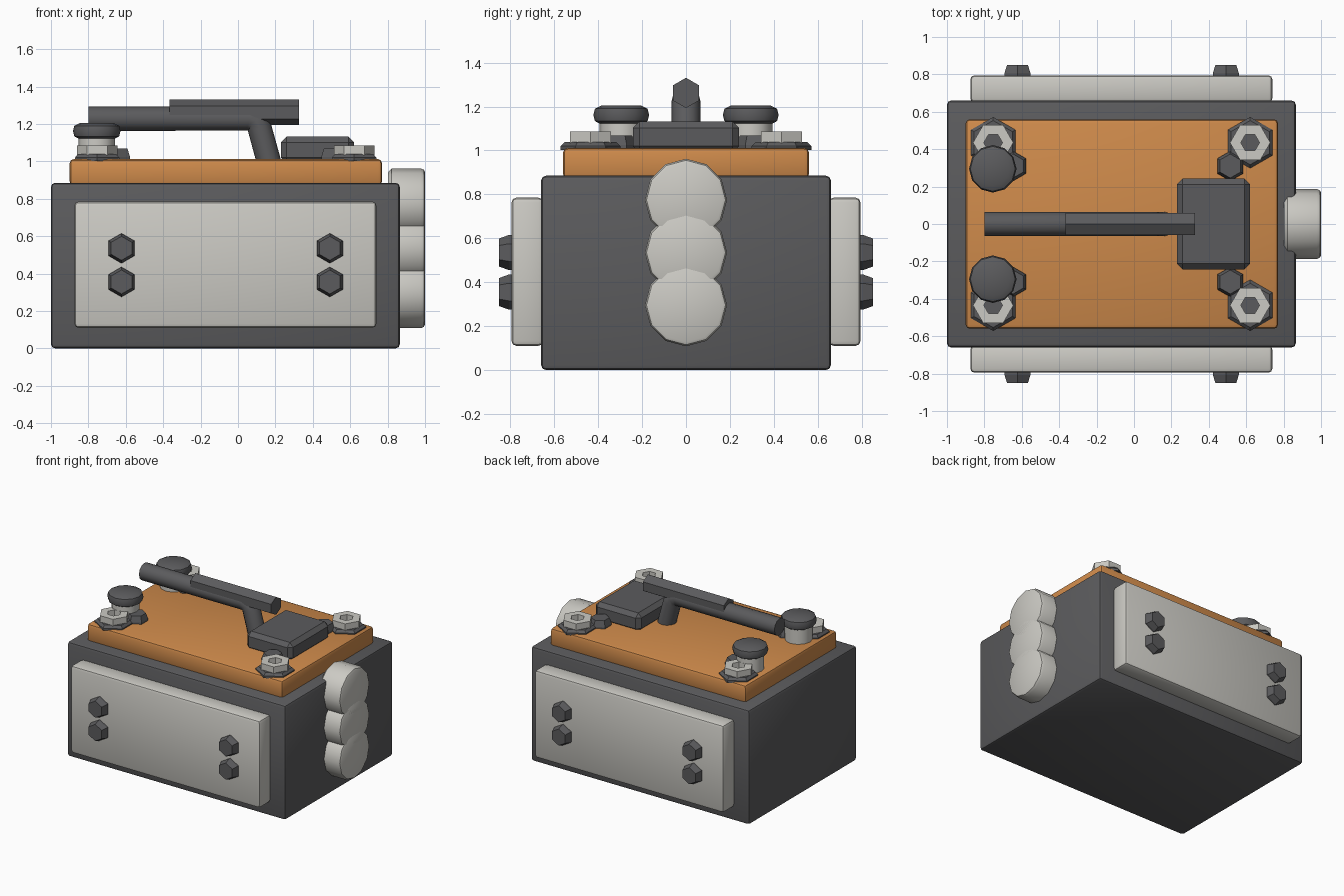
import bpy, bmesh, math
from mathutils import Matrix, Vector

default = bpy.data.objects.get("Cube")
if default:
    bpy.data.objects.remove(default, do_unlink=True)


def material(name, rgb):
    m = bpy.data.materials.new(name)
    m.use_nodes = True
    m.diffuse_color = (*rgb, 1)
    m.node_tree.nodes["Principled BSDF"].inputs["Base Color"].default_value = (*rgb, 1)
    return m


DARK = material("dark grey metal", (0.105, 0.105, 0.11))
LIGHT = material("pale grey", (0.60, 0.59, 0.55))
ORANGE = material("orange", (0.62, 0.255, 0.07))


def finish(bm, name, mat, smooth=35):
    bmesh.ops.recalc_face_normals(bm, faces=bm.faces)
    me = bpy.data.meshes.new(name)
    bm.to_mesh(me)
    bm.free()
    me.materials.append(mat)
    ob = bpy.data.objects.new(name, me)
    bpy.context.collection.objects.link(ob)
    bpy.ops.object.select_all(action="DESELECT")
    ob.select_set(True)
    bpy.context.view_layer.objects.active = ob
    if smooth:
        bpy.ops.object.shade_smooth_by_angle(angle=math.radians(smooth))
    return ob


def box(name, mat, lo, hi, bevel, segments=2):
    bm = bmesh.new()
    bmesh.ops.create_cube(bm, size=1)
    lo, hi = Vector(lo), Vector(hi)
    bmesh.ops.scale(bm, vec=hi - lo, verts=bm.verts)
    bmesh.ops.translate(bm, vec=(lo + hi) / 2, verts=bm.verts)
    bmesh.ops.bevel(bm, geom=bm.edges[:], offset=bevel, segments=segments,
                    profile=0.5, affect="EDGES")
    return finish(bm, name, mat)


def lathe(name, mat, profile, sides, place, turn=0.0, closed=False, smooth=0):
    """Stack of polygon rings (radius, height); closed joins last ring to first."""
    bm = bmesh.new()
    rings = []
    for r, h in profile:
        angles = [turn + math.tau * i / sides for i in range(sides)]
        rings.append([bm.verts.new((r * math.cos(a), r * math.sin(a), h)) for a in angles])
    pairs = list(zip(rings, rings[1:]))
    if closed:
        pairs.append((rings[-1], rings[0]))
    else:
        bm.faces.new(rings[0])
        bm.faces.new(rings[-1])
    for a, b in pairs:
        for i in range(sides):
            j = (i + 1) % sides
            bm.faces.new((a[i], a[j], b[j], b[i]))
    bm.transform(place)
    return finish(bm, name, mat, smooth)


def at(x, y, z, axis=None, angle=0):
    m = Matrix.Translation((x, y, z))
    return m @ Matrix.Rotation(math.radians(angle), 4, axis) if axis else m


MID = -0.066    # centre of the case along x
TOP = 1.012     # top surface of the lid
POINT_Y = math.pi / 2

# Case and lid
box("case", DARK, (-1, -0.66, 0), (0.865, 0.66, 0.885), 0.022)
box("lid", ORANGE, (-0.90, -0.56, 0.87), (0.77, 0.56, TOP), 0.022)

BOLT = [(0.08, -0.01), (0.08, 0.012), (0.064, 0.056)]
for s, side in ((-1, "front"), (1, "back")):
    # Side panel with four hex bolts
    ys = sorted((s * 0.65, s * 0.795))
    box(side + "_panel", LIGHT, (-0.875, ys[0], 0.11), (0.74, ys[1], 0.785), 0.022)
    for dx in (-0.557, 0.557):
        for z in (0.355, 0.535):
            lathe(side + "_panel_bolt", DARK, BOLT, 6,
                  at(MID + dx, s * 0.795, z, "X", -90 * s), POINT_Y)

    for dx in (-0.687, 0.687):
        # Corner flange, hollow nut and small neighbouring bolt
        lathe(side + "_lid_flange", DARK, [(0.137, -0.01), (0.137, 0.008), (0.118, 0.026)],
              6, at(MID + dx, s * 0.435, TOP), POINT_Y)
        lathe(side + "_lid_nut", LIGHT,
              [(0.108, 0.02), (0.108, 0.074), (0.05, 0.074), (0.05, 0.02)],
              6, at(MID + dx, s * 0.435, TOP), closed=True)
        lathe(side + "_lid_bolt", DARK, BOLT, 6,
              at(MID + dx * 0.845, s * 0.31, TOP), POINT_Y)

    # Knob on a pale stem
    knob = at(-0.755, s * 0.295, TOP)
    lathe(side + "_knob_stem", LIGHT, [(0.098, -0.01), (0.098, 0.12)], 12, knob, smooth=35)
    lathe(side + "_knob", DARK,
          [(0.095, 0.108), (0.12, 0.122), (0.127, 0.15), (0.12, 0.178), (0.09, 0.193)],
          12, knob, smooth=40)

# Triple-lobed bumper on the end
for name, z in (("lower", 0.295), ("middle", 0.535), ("upper", 0.775)):
    lathe(name + "_lobe", LIGHT,
          [(0.165, 0), (0.187, 0.02), (0.187, 0.175), (0.180, 0.192), (0.168, 0.198)],
          12, at(0.802, 0, z, "Y", 90), smooth=35)

# Latch block on the lid
box("latch_block", DARK, (0.23, -0.242, 0.99), (0.62, 0.242, 1.132), 0.03, 1)

# Bent handle pipe
curve = bpy.data.curves.new("handle_pipe", "CURVE")
curve.dimensions = "3D"
curve.bevel_depth = 0.065
curve.bevel_resolution = 4
curve.use_fill_caps = True
path = [(-0.80, 1.228), (0.06, 1.228), (0.095, 1.215), (0.115, 1.18), (0.17, 0.98)]
spline = curve.splines.new("POLY")
spline.points.add(len(path) - 1)
for p, (x, z) in zip(spline.points, path):
    p.co = (x, 0, z, 1)
curve.materials.append(DARK)
pipe = bpy.data.objects.new("handle_pipe", curve)
bpy.context.collection.objects.link(pipe)
bpy.ops.object.select_all(action="DESELECT")
pipe.select_set(True)
bpy.context.view_layer.objects.active = pipe
bpy.ops.object.convert(target="MESH")
bpy.ops.object.shade_smooth_by_angle(angle=math.radians(35))

# Hexagonal grip sleeve
lathe("handle_grip", DARK, [(0.069, -0.365), (0.069, 0.325)], 6,
      at(0, 0, 1.262, "Y", 90))
